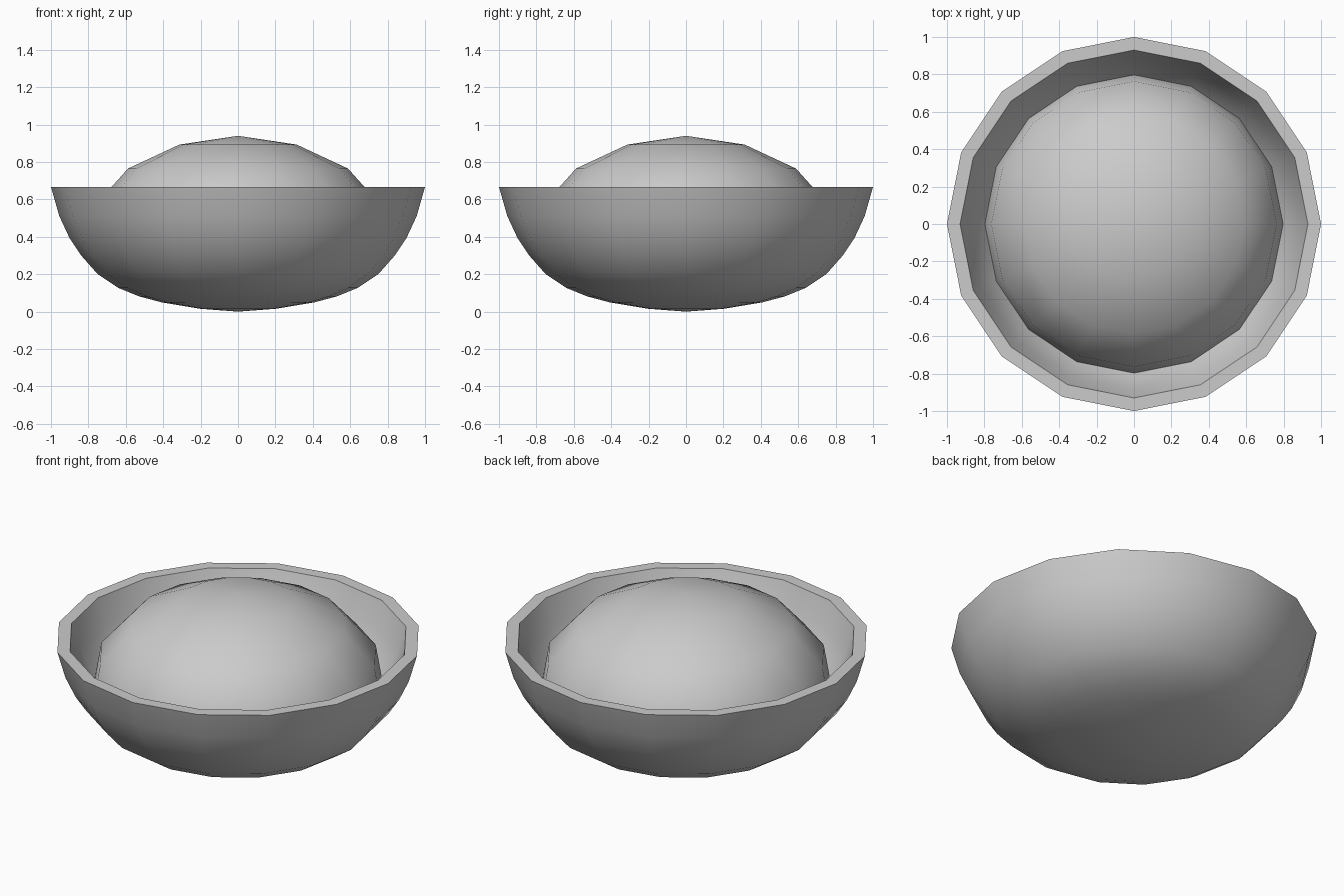
import bpy, bmesh, math

if "Cube" in bpy.data.objects:
    bpy.data.objects.remove(bpy.data.objects["Cube"])

SIDES = 16


def lathe(name, profile):
    """Spin a (radius, height) profile around z into a 16-sided shell."""
    bm = bmesh.new()
    verts = [bm.verts.new((r, 0, z)) for r, z in profile]
    edges = [bm.edges.new(pair) for pair in zip(verts, verts[1:])]
    bmesh.ops.spin(bm, geom=verts + edges, cent=(0, 0, 0), axis=(0, 0, 1),
                   angle=math.tau, steps=SIDES, use_merge=False)
    bmesh.ops.remove_doubles(bm, verts=bm.verts, dist=0.0005)
    bmesh.ops.recalc_face_normals(bm, faces=bm.faces)
    # an open shell bulging upward must face up
    mesh = bpy.data.meshes.new(name)
    top = max(bm.faces, key=lambda f: f.calc_center_median().z)
    if top.normal.z < 0:
        bmesh.ops.reverse_faces(bm, faces=bm.faces)
    bm.to_mesh(mesh)
    bm.free()
    obj = bpy.data.objects.new(name, mesh)
    bpy.context.collection.objects.link(obj)
    bpy.ops.object.select_all(action='DESELECT')
    obj.select_set(True)
    bpy.context.view_layer.objects.active = obj
    bpy.ops.object.shade_smooth_by_angle(angle=math.radians(35))
    return obj


# Bowl: rounded outside, flat rim, parallel inside
outer = [(0, 0), (0.2, 0.015), (0.41, 0.05), (0.53, 0.082), (0.64, 0.127),
         (0.75, 0.2), (0.84, 0.302), (0.9, 0.392), (0.955, 0.51), (1, 0.667)]
inner = [(0.93, 0.667), (0.885, 0.525), (0.835, 0.422), (0.78, 0.342),
         (0.705, 0.257), (0.605, 0.19), (0.5, 0.147), (0.39, 0.118),
         (0.19, 0.085), (0, 0.07)]
lathe("bowl", outer + inner)

# Heaped filling: flattened dome resting against the inside of the bowl
filling = [(0, 0.94), (0.314, 0.893), (0.588, 0.765), (0.763, 0.57), (0.8, 0.35)]
lathe("filling_dome", filling)
